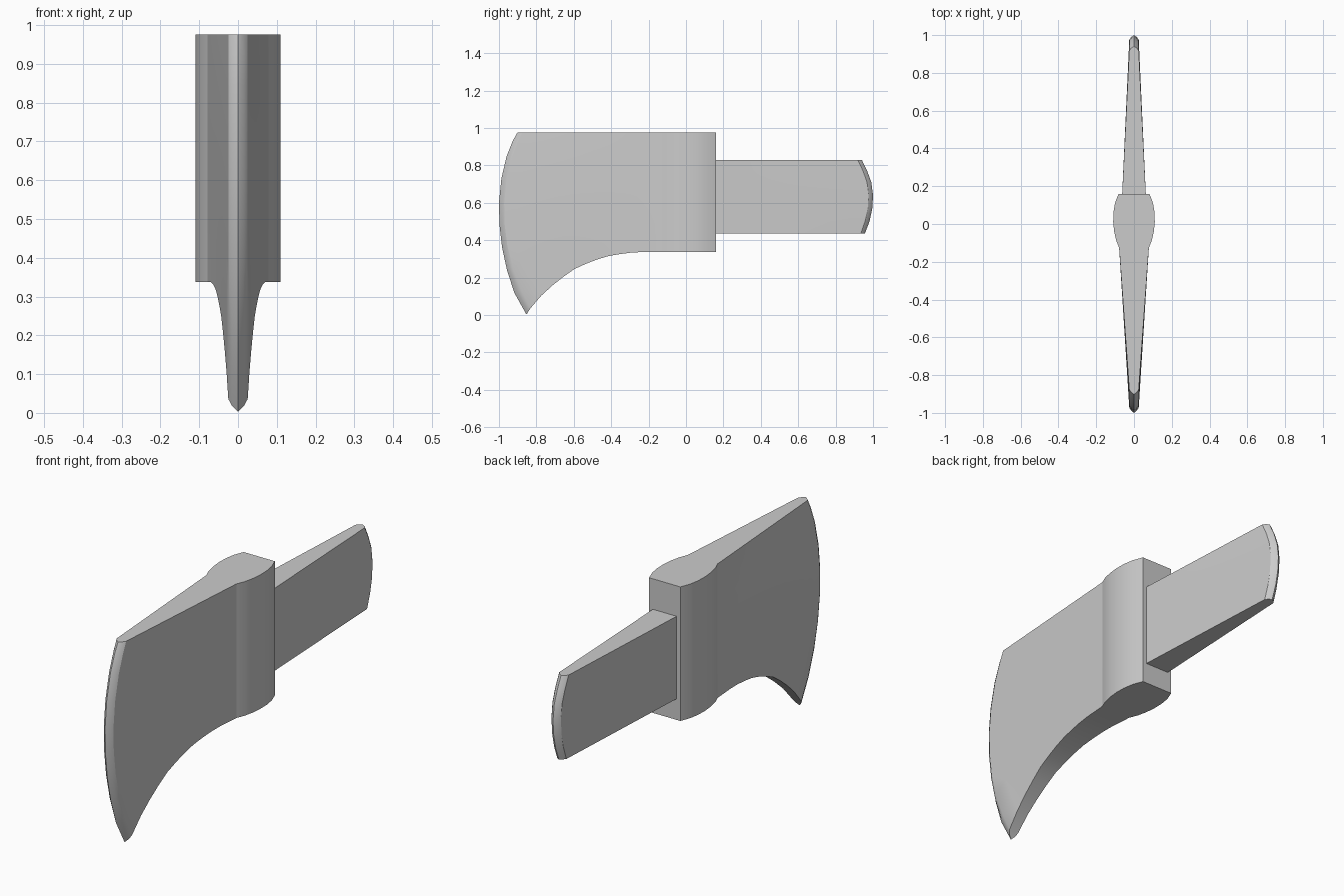
import bpy, bmesh

if "Cube" in bpy.data.objects:
    bpy.data.objects.remove(bpy.data.objects["Cube"])


def interp(points, v):
    """Piecewise linear lookup in a list of (v, value) sorted by v."""
    if v <= points[0][0]:
        return points[0][1]
    for (a, p), (b, q) in zip(points, points[1:]):
        if v <= b:
            return p + (q - p) * (v - a) / (b - a)
    return points[-1][1]


def finish(name, bm, angle):
    bmesh.ops.recalc_face_normals(bm, faces=bm.faces)
    mesh = bpy.data.meshes.new(name)
    bm.to_mesh(mesh)
    bm.free()
    ob = bpy.data.objects.new(name, mesh)
    bpy.context.collection.objects.link(ob)
    bpy.ops.object.select_all(action='DESELECT')
    ob.select_set(True)
    bpy.context.view_layer.objects.active = ob
    bpy.ops.object.shade_smooth_by_angle(angle=angle)


def wedge(name, y0, w0, w1, inner, edge, low, top, cols=12):
    """Tapering blade: ruled sides run from the eye to an arc, then bevel to an edge.
    inner/edge are arcs as (y, z) points from bottom to top; low is (y, z) underside."""
    bm = bmesh.new()
    zs = [p[1] for p in inner]
    rows = []
    for (iy, iz), (ey, ez) in zip(inner, edge):
        t = (iz - zs[0]) / (zs[-1] - zs[0])
        side = []
        for c in range(cols + 1):
            s = c / cols
            zb = interp(low, y0 + (inner[0][0] - y0) * s) if c < cols else zs[0]
            side.append((w0 + (w1 - w0) * s, y0 + (iy - y0) * s, zb + (top - zb) * t))
        side[-1] = (w1, iy, iz)
        side.append((w1 * 0.62, iy + (ey - iy) * 0.55, iz + (ez - iz) * 0.55))
        ring = side + [(0, ey, ez)] + [(-x, y, z) for x, y, z in reversed(side)]
        rows.append([bm.verts.new(p) for p in ring])
    n = len(rows[0])
    # Side skin, including the hidden face inside the eye
    for a, b in zip(rows, rows[1:]):
        for j in range(n):
            k = (j + 1) % n
            bm.faces.new((a[j], a[k], b[k], b[j]))
    # Top and underside strips
    for r in (rows[0], rows[-1]):
        for j in range(n // 2 - 1):
            bm.faces.new((r[j], r[j + 1], r[n - 2 - j], r[n - 1 - j]))
        m = n // 2
        bm.faces.new((r[m - 1], r[m], r[m + 1]))
    finish(name, bm, 0.42)


# Main bearded blade
wedge("main_blade", -0.12, 0.079, 0.025,
      inner=[(-0.832, 0.036), (-0.878, 0.13), (-0.925, 0.25), (-0.955, 0.37), (-0.970, 0.49),
             (-0.972, 0.60), (-0.960, 0.72), (-0.932, 0.84), (-0.900, 0.925), (-0.876, 0.975)],
      edge=[(-0.853, 0.003), (-0.918, 0.12), (-0.957, 0.24), (-0.983, 0.36), (-0.997, 0.48),
            (-1.0, 0.60), (-0.987, 0.73), (-0.959, 0.85), (-0.927, 0.93), (-0.902, 0.975)],
      low=[(-0.832, 0.036), (-0.77, 0.108), (-0.69, 0.18), (-0.60, 0.245),
           (-0.50, 0.29), (-0.40, 0.32), (-0.27, 0.337), (-0.12, 0.337)],
      top=0.975)

# Straight rear blade
wedge("rear_blade", 0.15, 0.063, 0.025,
      inner=[(0.935, 0.437), (0.957, 0.50), (0.972, 0.57), (0.976, 0.64),
             (0.968, 0.71), (0.947, 0.77), (0.918, 0.83)],
      edge=[(0.957, 0.437), (0.981, 0.50), (0.996, 0.57), (1.0, 0.64),
            (0.991, 0.71), (0.969, 0.77), (0.940, 0.83)],
      low=[(0.15, 0.437), (0.94, 0.437)], top=0.83)

# Bulged eye block between the blades
half = [(0.079, -0.125), (0.095, -0.085), (0.105, -0.04), (0.11, 0.01),
        (0.109, 0.06), (0.101, 0.11), (0.082, 0.16)]
bm = bmesh.new()
outline = half + [(-x, y) for x, y in reversed(half)]
base = bm.faces.new([bm.verts.new((x, y, 0.337)) for x, y in outline])
ext = bmesh.ops.extrude_face_region(bm, geom=[base], use_keep_orig=True)
top_verts = [g for g in ext["geom"] if isinstance(g, bmesh.types.BMVert)]
bmesh.ops.translate(bm, verts=top_verts, vec=(0, 0, 0.638))
finish("eye_block", bm, 0.5)
